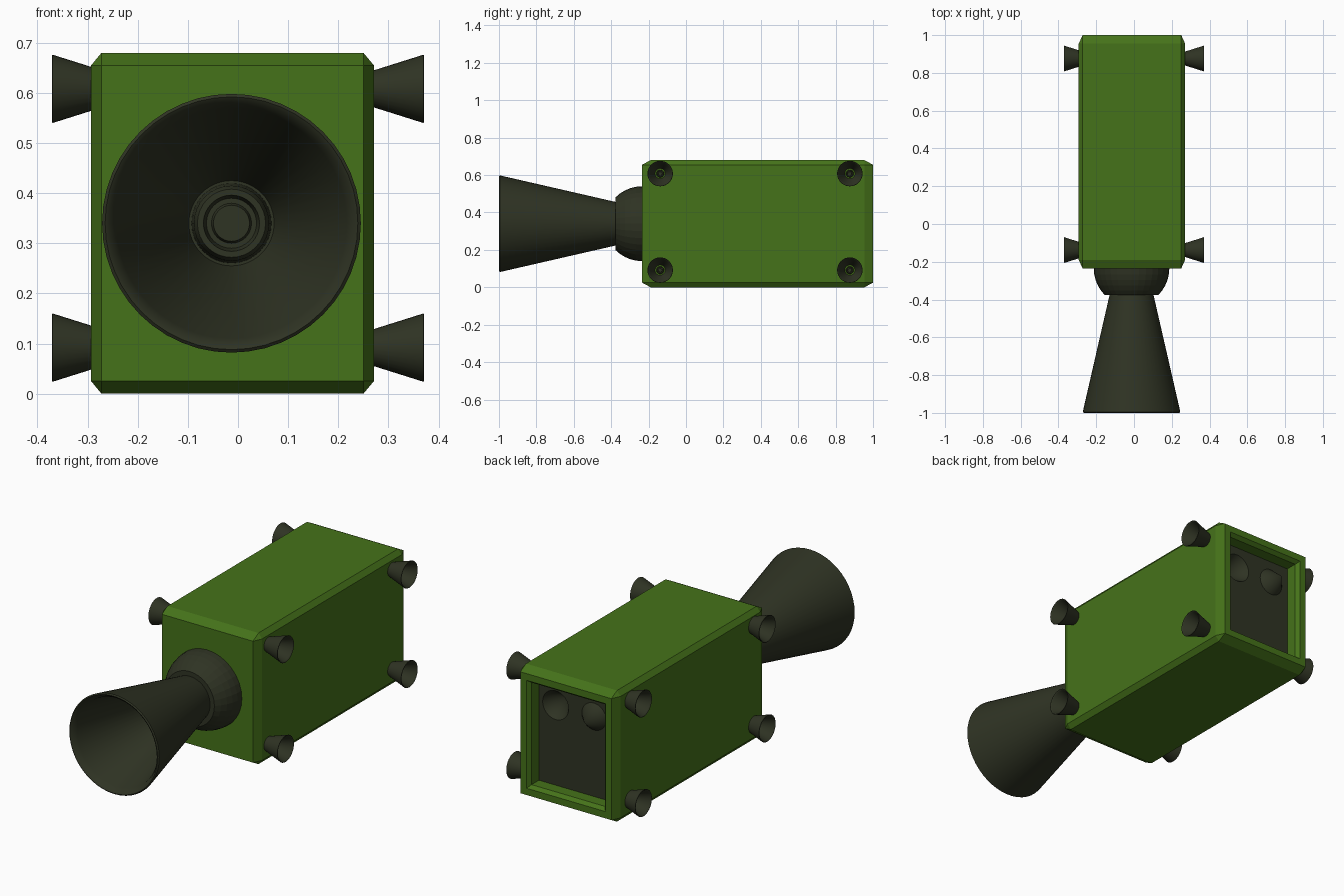
import bpy, bmesh, math
from mathutils import Matrix, Vector

if "Cube" in bpy.data.objects:
    bpy.data.objects.remove(bpy.data.objects["Cube"])


def material(name, color):
    m = bpy.data.materials.new(name)
    m.diffuse_color = (*color, 1)
    m.use_nodes = True
    m.node_tree.nodes["Principled BSDF"].inputs["Base Color"].default_value = m.diffuse_color
    return m


GREEN = material("green_hull", (0.06, 0.17, 0.01))
DARK = material("dark_metal", (0.028, 0.033, 0.017))
CX, CZ = -0.011, 0.34


def finish(name, bm, mat, smooth=True):
    bmesh.ops.recalc_face_normals(bm, faces=bm.faces)
    me = bpy.data.meshes.new(name)
    bm.to_mesh(me)
    bm.free()
    me.materials.append(mat)
    ob = bpy.data.objects.new(name, me)
    bpy.context.collection.objects.link(ob)
    if smooth:
        bpy.ops.object.select_all(action='DESELECT')
        ob.select_set(True)
        bpy.context.view_layer.objects.active = ob
        bpy.ops.object.shade_smooth_by_angle(angle=math.radians(30))
    return ob


def revolve(name, profile, origin, direction, mat=DARK, n=48, r_scale=1, l_scale=1, smooth=True):
    """Spin (distance, radius) points about an axis pointing in direction."""
    bm = bmesh.new()
    vs = [bm.verts.new((r * r_scale, 0, d * l_scale)) for d, r in profile]
    es = [bm.edges.new(p) for p in zip(vs, vs[1:])]
    bmesh.ops.spin(bm, geom=vs + es, cent=(0, 0, 0), axis=(0, 0, 1),
                   angle=2 * math.pi, steps=n)
    bmesh.ops.remove_doubles(bm, verts=bm.verts, dist=1e-5)
    rot = Vector((0, 0, 1)).rotation_difference(Vector(direction)).to_matrix().to_4x4()
    bm.transform(Matrix.Translation(origin) @ rot)
    return finish(name, bm, mat, smooth)


# Hull: chamfered box with a recessed frame at the back
bm = bmesh.new()
bmesh.ops.create_cube(bm, size=1)
bmesh.ops.bevel(bm, geom=bm.edges[:], offset=0.037, segments=1, affect='EDGES', profile=0.5)
bm.transform(Matrix.Translation((CX, 0.3825, CZ)) @ Matrix.Diagonal((0.564, 1.235, 0.68, 1)))
bm.normal_update()
back = max(bm.faces, key=lambda f: f.calc_center_median().y)
for thick, depth in ((0.035, 0), (0.015, -0.02), (0.0002, -0.06)):
    bmesh.ops.inset_region(bm, faces=[back], thickness=thick, depth=depth, use_even_offset=True)
bmesh.ops.delete(bm, geom=[back], context='FACES_ONLY')
finish("hull", bm, GREEN, smooth=False)

# Dark docking panel closing the recess, with a conical socket cut into it
PY = 0.92
bm = bmesh.new()
bmesh.ops.create_cube(bm, size=1)
bm.transform(Matrix.Translation((CX, PY - 0.09, CZ)) @ Matrix.Diagonal((0.44, 0.18, 0.55, 1)))
panel = finish("docking_panel", bm, DARK, smooth=False)
cutter = revolve("socket_cutter", [(-0.01, 0), (-0.01, 0.082), (0.1, 0)],
                 (CX + 0.115, PY, 0.49), (0, -1, 0), n=32)
cutter.hide_render = True
mod = panel.modifiers.new("socket", 'BOOLEAN')
mod.object = cutter
mod.operation = 'DIFFERENCE'
mod.solver = 'EXACT'
bpy.ops.object.select_all(action='DESELECT')
bpy.context.view_layer.objects.active = panel
panel.select_set(True)
bpy.ops.object.modifier_apply(modifier="socket")
bpy.data.objects.remove(cutter)

# Docking cone beside the socket
revolve("docking_cone", [(0, 0.07), (0.08, 0)], (CX - 0.105, PY, 0.49), (0, 1, 0), n=32)

# Engine dome on the front face
arc = [math.radians(a) for a in range(0, 46, 9)]
dome = [(0.2 * math.sin(a), 0.2 * math.cos(a)) for a in arc] + [(0.142, 0)]
revolve("engine_dome", [(-0.03, 0.198)] + dome, (CX - 0.002, -0.235, CZ), (0, -1, 0), n=32, smooth=False)

# Main nozzle bell and inner injector; reused, squashed, for the side thrusters
BELL = [(0, 0), (0, 0.115), (0.615, 0.256), (0.625, 0.258), (0.63, 0.252),
        (0.625, 0.244), (0.6, 0.23), (0.04, 0.085), (0.04, 0)]
INJECTOR = [(0.03, 0.08), (0.2, 0.075), (0.22, 0.068), (0.22, 0.056),
            (0.19, 0.05), (0.19, 0.04), (0.205, 0.036), (0.205, 0)]
revolve("main_nozzle", BELL, (CX - 0.002, -0.37, CZ), (0, -1, 0))
revolve("main_injector", INJECTOR, (CX - 0.002, -0.37, CZ), (0, -1, 0), n=32)

for side, s in (("right", 1), ("left", -1)):
    for end, y in (("front", -0.138), ("back", 0.876)):
        for level, z in (("lower", 0.092), ("upper", 0.608)):
            for part, prof in (("thruster", BELL), ("thruster_injector", INJECTOR)):
                revolve(f"{side}_{end}_{level}_{part}", prof, (s * 0.25, y, z), (s, 0, 0),
                        n=32, r_scale=0.264, l_scale=0.192)
